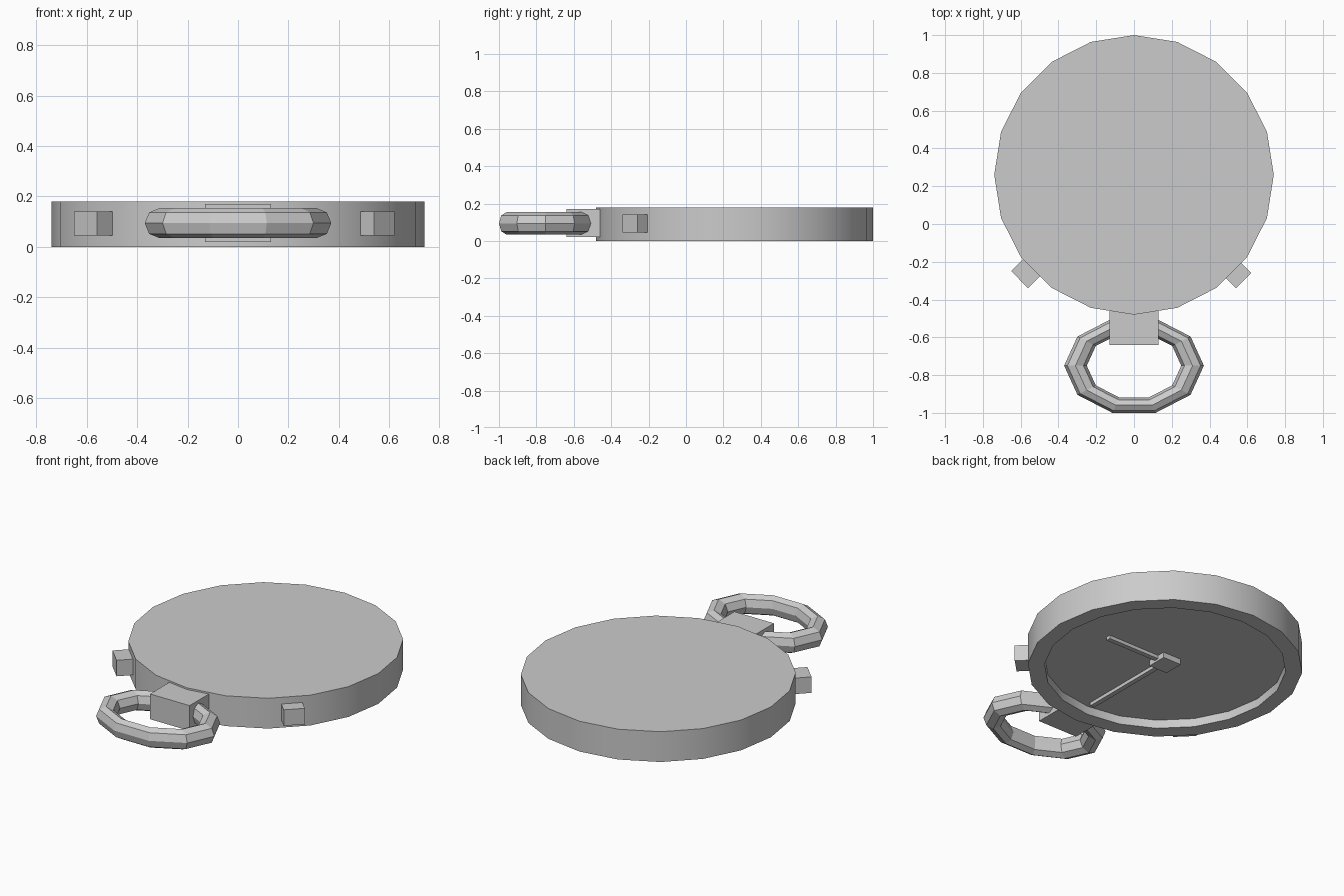
import bpy, bmesh
from math import sin, cos, pi, radians
from mathutils import Matrix, Vector

if "Cube" in bpy.data.objects:
    bpy.data.objects.remove(bpy.data.objects["Cube"])

CY = 0.26  # centre of the round case along y


def finish(name, bm, smooth=False):
    bmesh.ops.recalc_face_normals(bm, faces=bm.faces)
    me = bpy.data.meshes.new(name)
    bm.to_mesh(me)
    bm.free()
    ob = bpy.data.objects.new(name, me)
    bpy.context.collection.objects.link(ob)
    if smooth:
        bpy.ops.object.select_all(action='DESELECT')
        ob.select_set(True)
        bpy.context.view_layer.objects.active = ob
        bpy.ops.object.shade_smooth_by_angle(angle=radians(30))
    return ob


def box(name, centre, size, turn=0.0):
    bm = bmesh.new()
    m = (Matrix.Translation(centre) @ Matrix.Rotation(turn, 4, 'Z')
         @ Matrix.Diagonal((*size, 1)))
    bmesh.ops.create_cube(bm, size=1, matrix=m)
    return finish(name, bm)


# Case: 20-sided drum with a recessed dial on the underside
SIDES = 20
bm = bmesh.new()
rings = []
for r, z in [(0.74, 0.18), (0.74, 0), (0.65, 0), (0.65, 0.05)]:
    rings.append([bm.verts.new((r * sin(2 * pi * i / SIDES),
                                CY + r * cos(2 * pi * i / SIDES), z))
                  for i in range(SIDES)])
for a, b in zip(rings, rings[1:]):
    for i in range(SIDES):
        j = (i + 1) % SIDES
        bm.faces.new((a[i], a[j], b[j], b[i]))
bm.faces.new(rings[0])
bm.faces.new(rings[-1])
finish("case", bm, True)

# Hands and centre pivot on the dial
box("pivot", (0, CY, 0.035), (0.12, 0.12, 0.035))
box("hour_hand", (0.20, CY, 0.04), (0.40, 0.028, 0.02))
box("minute_hand", (0, CY - 0.305, 0.04), (0.028, 0.61, 0.02))

# Stem block joining case and bow
box("stem", (0, -0.54, 0.095), (0.26, 0.20, 0.15))

# Side buttons pointing outwards on the diagonals
for name, side, face, width in [("left_button", -1, (-0.605, -0.295), 0.127),
                                ("right_button", 1, (0.58, -0.30), 0.115)]:
    depth = 0.13
    inward = Vector((-side, 1)).normalized() * depth / 2
    box(name, (face[0] + inward.x, face[1] + inward.y, 0.0925),
        (depth, width, 0.095), -side * pi / 4)

# Bow: ten-sided ring, flattened along y
bpy.ops.mesh.primitive_torus_add(major_segments=10, minor_segments=8,
                                 major_radius=0.31, minor_radius=0.06,
                                 location=(0, -0.75, 0.094))
bow = bpy.context.object
bow.name = "bow"
bow.scale.y = 0.71
bpy.ops.object.transform_apply(location=False, rotation=False, scale=True)
